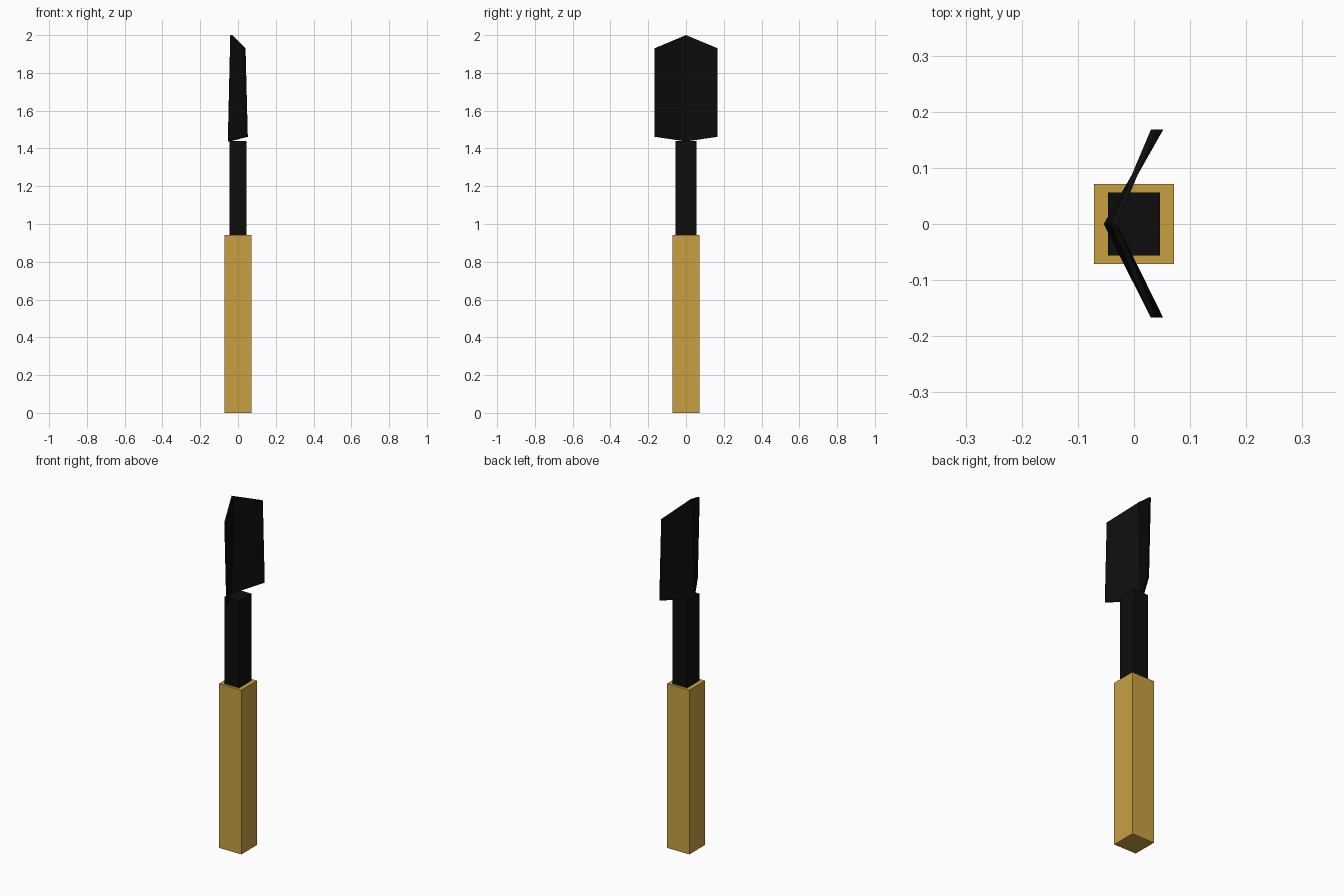
import bpy, bmesh

if "Cube" in bpy.data.objects:
    bpy.data.objects.remove(bpy.data.objects["Cube"])


def material(name, rgb):
    m = bpy.data.materials.new(name)
    m.diffuse_color = (*rgb, 1)
    m.use_nodes = True
    m.node_tree.nodes["Principled BSDF"].inputs["Base Color"].default_value = m.diffuse_color
    return m


wood = material("golden wood", (0.578, 0.352, 0.055))
iron = material("black iron", (0.004, 0.004, 0.004))


def finish(name, bm, mat):
    bmesh.ops.recalc_face_normals(bm, faces=bm.faces)
    mesh = bpy.data.meshes.new(name)
    bm.to_mesh(mesh)
    bm.free()
    mesh.materials.append(mat)
    bpy.context.collection.objects.link(bpy.data.objects.new(name, mesh))


def box(name, wx, wy, z0, z1, mat):
    bm = bmesh.new()
    bmesh.ops.create_cube(bm, size=1)
    for v in bm.verts:
        v.co = (v.co.x * wx, v.co.y * wy, z0 + (v.co.z + 0.5) * (z1 - z0))
    finish(name, bm, mat)


# Square grip and slimmer shaft
box("handle", 0.142, 0.142, 0.0, 0.942, wood)
box("shaft", 0.092, 0.113, 0.94, 1.44, iron)

# Folded blade: a closed section at each tip and at the central ridge
# station: y, bottom back x, top back x, thickness, bottom z, top z
stations = [
    (-0.167, 0.042, 0.030, 0.010, 1.462, 1.93),
    (0.0, -0.054, -0.041, 0.011, 1.437, 2.0),
    (0.168, 0.042, 0.030, 0.010, 1.462, 1.93),
]
bm = bmesh.new()
rings = []
for y, xb, xt, t, zb, zt in stations:
    section = [(xb, zb), (xb + t, zb), (xt + t, zt), (xt, zt)]
    rings.append([bm.verts.new((x, y, z)) for x, z in section])
for a, b in zip(rings, rings[1:]):
    for i in range(4):
        j = (i + 1) % 4
        bm.faces.new((a[i], a[j], b[j], b[i]))
bm.faces.new(rings[0])
bm.faces.new(rings[-1])
finish("blade", bm, iron)
